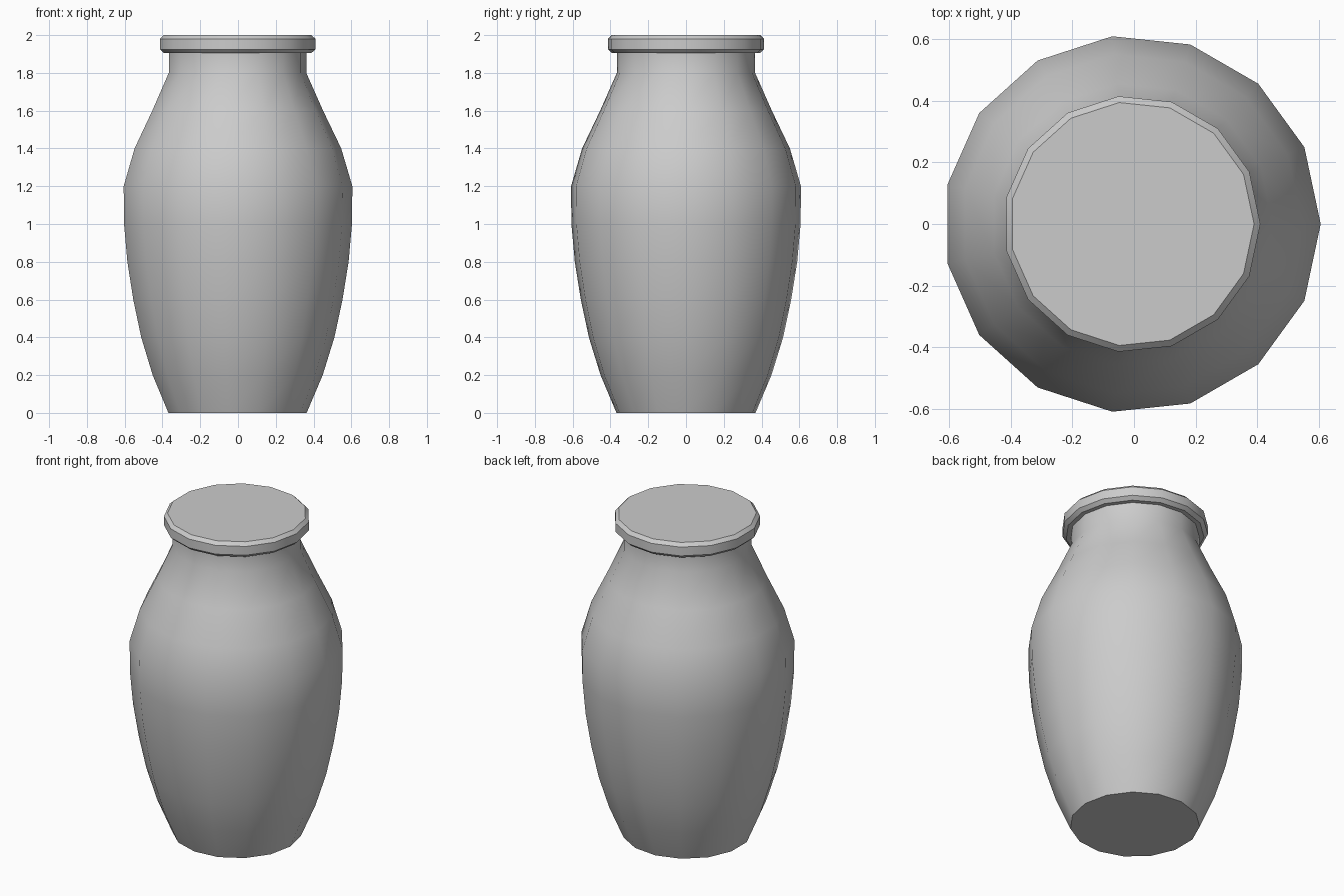
import bpy, bmesh, math

if "Cube" in bpy.data.objects:
    bpy.data.objects.remove(bpy.data.objects["Cube"])

SIDES = 15
SHIFT_X = -0.0066  # odd-sided rings: recentre the bounding box


def lathe(name, profile):
    """Revolve (radius, z) points, bottom to top, with flat end caps."""
    bm = bmesh.new()
    rings = []
    for r, z in profile:
        rings.append([bm.verts.new((r * math.cos(math.tau * i / SIDES),
                                    r * math.sin(math.tau * i / SIDES), z))
                      for i in range(SIDES)])
    for low, high in zip(rings, rings[1:]):
        for i in range(SIDES):
            j = (i + 1) % SIDES
            bm.faces.new((low[i], low[j], high[j], high[i]))
    bm.faces.new(rings[0][::-1])
    bm.faces.new(rings[-1])
    mesh = bpy.data.meshes.new(name)
    bm.to_mesh(mesh)
    bm.free()
    obj = bpy.data.objects.new(name, mesh)
    obj.location.x = SHIFT_X
    bpy.context.collection.objects.link(obj)
    bpy.ops.object.select_all(action='DESELECT')
    obj.select_set(True)
    bpy.context.view_layer.objects.active = obj
    bpy.ops.object.shade_smooth_by_angle(angle=math.radians(30))
    return obj


# Jar body: narrow foot, full belly, sloping shoulder, straight neck
lathe("jar_body", [
    (0.37, 0.0), (0.455, 0.2), (0.517, 0.4), (0.56, 0.6), (0.592, 0.8),
    (0.61, 1.0), (0.612, 1.2), (0.553, 1.4), (0.457, 1.6), (0.368, 1.8),
    (0.368, 1.91),
])

# Lid: flat disc with chamfered rims
lathe("lid", [
    (0.395, 1.905), (0.4165, 1.925), (0.4165, 1.98), (0.396, 2.0),
])
